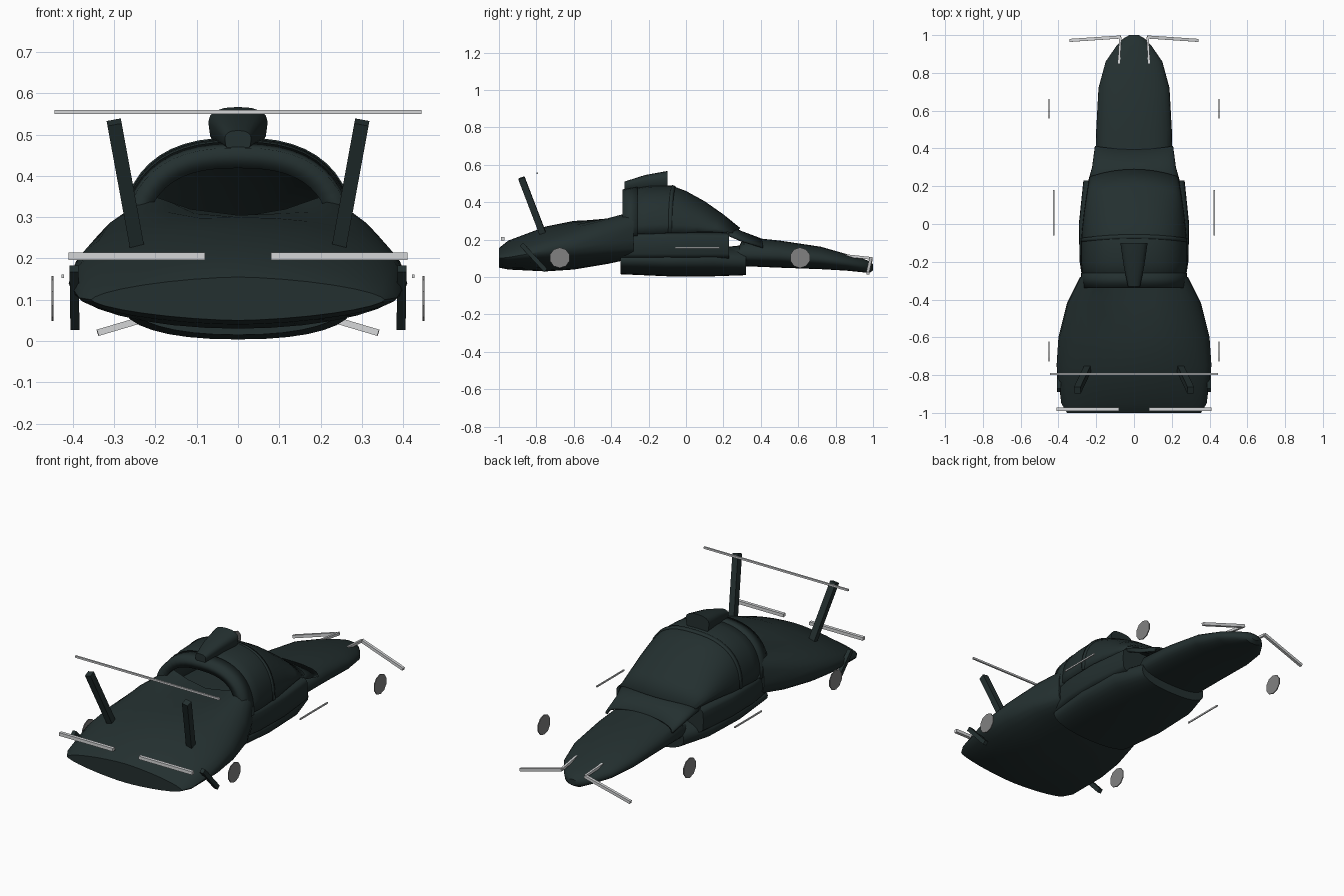
import bpy, bmesh, math
from mathutils import Vector

if "Cube" in bpy.data.objects:
    bpy.data.objects.remove(bpy.data.objects["Cube"])


def material(name, rgb):
    m = bpy.data.materials.new(name)
    m.diffuse_color = (*rgb, 1)
    m.use_nodes = True
    m.node_tree.nodes["Principled BSDF"].inputs["Base Color"].default_value = m.diffuse_color
    return m


BODY = material("dark teal", (0.017, 0.029, 0.029))
LIGHT = material("light grey", (0.66, 0.67, 0.68))
GREY = material("mid grey", (0.22, 0.22, 0.22))


def finish(name, bm, mat, angle=35):
    bmesh.ops.recalc_face_normals(bm, faces=bm.faces)
    me = bpy.data.meshes.new(name)
    bm.to_mesh(me)
    bm.free()
    me.materials.append(mat)
    ob = bpy.data.objects.new(name, me)
    bpy.context.collection.objects.link(ob)
    bpy.ops.object.select_all(action='DESELECT')
    ob.select_set(True)
    bpy.context.view_layer.objects.active = ob
    bpy.ops.object.shade_smooth_by_angle(angle=math.radians(angle))
    return ob


def loft(name, stations, n=32):
    """Stations: y, half width, bottom z, widest z, top z, centre dip, squareness."""
    bm = bmesh.new()
    rings = []
    for y, hw, zb, zs, zt, dip, power in stations:
        ring = []
        for i in range(n):
            a = 2 * math.pi * i / n
            c, s = math.cos(a), math.sin(a)
            x = hw * math.copysign(abs(c) ** (2 / power), c)
            h = abs(s) ** (2 / power)
            z = zs + (zt - zs) * h if s > 0 else zs + (zb - zs) * h
            if s > 0:
                z -= dip * max(0, 1 - (x / (0.75 * hw)) ** 2)
            ring.append(bm.verts.new((x, y, z)))
        rings.append(ring)
    for r0, r1 in zip(rings, rings[1:]):
        for i in range(n):
            j = (i + 1) % n
            bm.faces.new((r0[i], r0[j], r1[j], r1[i]))
    for ring in (rings[0], rings[-1]):
        bm.faces.new(ring)
    return finish(name, bm, BODY)


def arch(name, stations, thickness, power=2.5, n=24):
    """Open vault: y, half width, base z, top z, bow; thickened inward."""
    bm = bmesh.new()
    rings = []
    for y, hw, zb, zt, bow in stations:
        ring = []
        for i in range(n + 1):
            a = math.pi * i / n
            c, s = math.cos(a), max(0, math.sin(a))
            x = hw * math.copysign(abs(c) ** (2 / power), c)
            ring.append(bm.verts.new((x, y - bow * (x / hw) ** 2,
                                      zb + (zt - zb) * s ** (2 / power))))
        rings.append(ring)
    for r0, r1 in zip(rings, rings[1:]):
        for i in range(n):
            bm.faces.new((r0[i], r0[i + 1], r1[i + 1], r1[i]))
    ob = finish(name, bm, BODY)
    # an open vault must face outward before it is thickened
    top = max(ob.data.polygons, key=lambda p: p.center.z)
    if top.normal.z < 0:
        ob.data.flip_normals()
    mod = ob.modifiers.new("thickness", 'SOLIDIFY')
    mod.thickness = thickness
    mod.offset = -1
    return ob


def bar(name, p, q, w, d, mat):
    """Square rod from p to q."""
    p, q = Vector(p), Vector(q)
    axis = (q - p).normalized()
    ref = Vector((0, 1, 0)) if abs(axis.y) < 0.9 else Vector((0, 0, 1))
    u = axis.cross(ref).normalized() * w / 2
    v = axis.cross(u).normalized() * d / 2
    bm = bmesh.new()
    ends = [[bm.verts.new(e + a * u + b * v)
             for a, b in ((-1, -1), (1, -1), (1, 1), (-1, 1))] for e in (p, q)]
    for i in range(4):
        j = (i + 1) % 4
        bm.faces.new((ends[0][i], ends[0][j], ends[1][j], ends[1][i]))
    for e in ends:
        bm.faces.new(e)
    return finish(name, bm, mat)


# Wide hull with a pointed lip and a raised collar
loft("wide_hull", [
    (-1.00, 0.355, 0.05, 0.10, 0.155, 0, 1.6),
    (-0.95, 0.385, 0.04, 0.105, 0.195, 0, 1.7),
    (-0.75, 0.41, 0.03, 0.14, 0.27, 0, 2.0),
    (-0.60, 0.40, 0.04, 0.16, 0.30, 0, 2.2),
    (-0.42, 0.355, 0.07, 0.18, 0.345, 0.04, 2.7),
    (-0.28, 0.285, 0.10, 0.19, 0.375, 0.075, 3.6)])

# Central tub and side body
loft("belly_tub", [
    (-0.35, 0.26, 0.015, 0.09, 0.13, 0, 2.2),
    (-0.10, 0.28, 0.004, 0.09, 0.16, 0, 2.3),
    (0.15, 0.27, 0.004, 0.09, 0.16, 0, 2.3),
    (0.32, 0.21, 0.01, 0.08, 0.165, 0, 2.4)])
loft("side_body", [
    (-0.34, 0.265, 0.09, 0.17, 0.24, 0, 6),
    (-0.20, 0.288, 0.09, 0.17, 0.245, 0, 6),
    (0.00, 0.292, 0.09, 0.17, 0.245, 0, 6),
    (0.23, 0.268, 0.09, 0.17, 0.24, 0, 6)])

# Canopy with an open end, plus raised frames
arch("canopy", [
    (-0.33, 0.272, 0.23, 0.465, 0), (-0.20, 0.28, 0.23, 0.487, 0.005),
    (-0.08, 0.28, 0.235, 0.49, 0.02), (0.0, 0.275, 0.235, 0.46, 0.03),
    (0.10, 0.265, 0.24, 0.405, 0.04), (0.20, 0.25, 0.24, 0.335, 0.04),
    (0.29, 0.235, 0.235, 0.262, 0.04)], 0.03)
arch("canopy_end_frame", [(-0.34, 0.275, 0.22, 0.468, 0),
                          (-0.26, 0.281, 0.22, 0.483, 0)], 0.05)
arch("canopy_rib", [(-0.075, 0.283, 0.235, 0.493, 0.02),
                    (-0.055, 0.283, 0.235, 0.486, 0.02)], 0.012)

# Roof intake
loft("roof_intake", [
    (-0.33, 0.032, 0.455, 0.49, 0.51, 0, 2.4),
    (-0.22, 0.055, 0.455, 0.515, 0.545, 0, 2.4),
    (-0.10, 0.072, 0.455, 0.53, 0.567, 0, 2.4)], n=16)

# Long tapering nose and the cowl over its root
loft("nose", [
    (0.20, 0.19, 0.07, 0.11, 0.16, 0, 2.3),
    (0.285, 0.20, 0.06, 0.115, 0.168, 0, 2.4),
    (0.31, 0.205, 0.058, 0.12, 0.215, 0, 2.4),
    (0.50, 0.20, 0.05, 0.115, 0.195, 0, 2.3),
    (0.72, 0.188, 0.042, 0.095, 0.162, 0, 2.2),
    (0.86, 0.150, 0.034, 0.075, 0.122, 0, 2.2),
    (0.94, 0.095, 0.026, 0.06, 0.10, 0, 2.2),
    (0.98, 0.06, 0.022, 0.055, 0.085, 0, 2.2),
    (1.00, 0.025, 0.035, 0.052, 0.068, 0, 2.2)])
arch("nose_cowl", [(0.22, 0.245, 0.225, 0.28, 0), (0.30, 0.222, 0.19, 0.245, 0),
                   (0.395, 0.207, 0.155, 0.209, -0.018)], 0.012, power=2.6)

# High bar across the fins
bar("high_bar", (-0.445, -0.795, 0.555), (0.445, -0.795, 0.555), 0.01, 0.01, LIGHT)

for side, s in (("right", 1), ("left", -1)):
    # Upright fins and lower struts
    bar(f"{side}_fin", (s * 0.245, -0.765, 0.23), (s * 0.30, -0.88, 0.53), 0.035, 0.035, BODY)
    bar(f"{side}_strut", (s * 0.397, -0.88, 0.175), (s * 0.395, -0.75, 0.035), 0.022, 0.024, BODY)
    # Pale rods around the hull and nose
    bar(f"{side}_hull_rod", (s * 0.08, -0.98, 0.205), (s * 0.41, -0.98, 0.205), 0.018, 0.018, LIGHT)
    bar(f"{side}_side_rod", (s * 0.425, -0.06, 0.157), (s * 0.425, 0.18, 0.157), 0.006, 0.008, LIGHT)
    bar(f"{side}_nose_rod", (s * 0.07, 0.99, 0.10), (s * 0.34, 0.972, 0.02), 0.016, 0.016, LIGHT)
    bar(f"{side}_nose_arm", (s * 0.08, 0.85, 0.115), (s * 0.072, 0.99, 0.10), 0.012, 0.014, LIGHT)
    # Round side discs
    for place, y in (("hull", -0.675), ("nose", 0.61)):
        bm = bmesh.new()
        bmesh.ops.create_cone(bm, cap_ends=True, segments=10, radius1=0.055,
                              radius2=0.055, depth=0.005)
        for v in bm.verts:
            a, b, c = v.co
            v.co = (s * 0.449 + c, y + a, 0.103 + b)
        finish(f"{side}_{place}_disc", bm, GREY)
